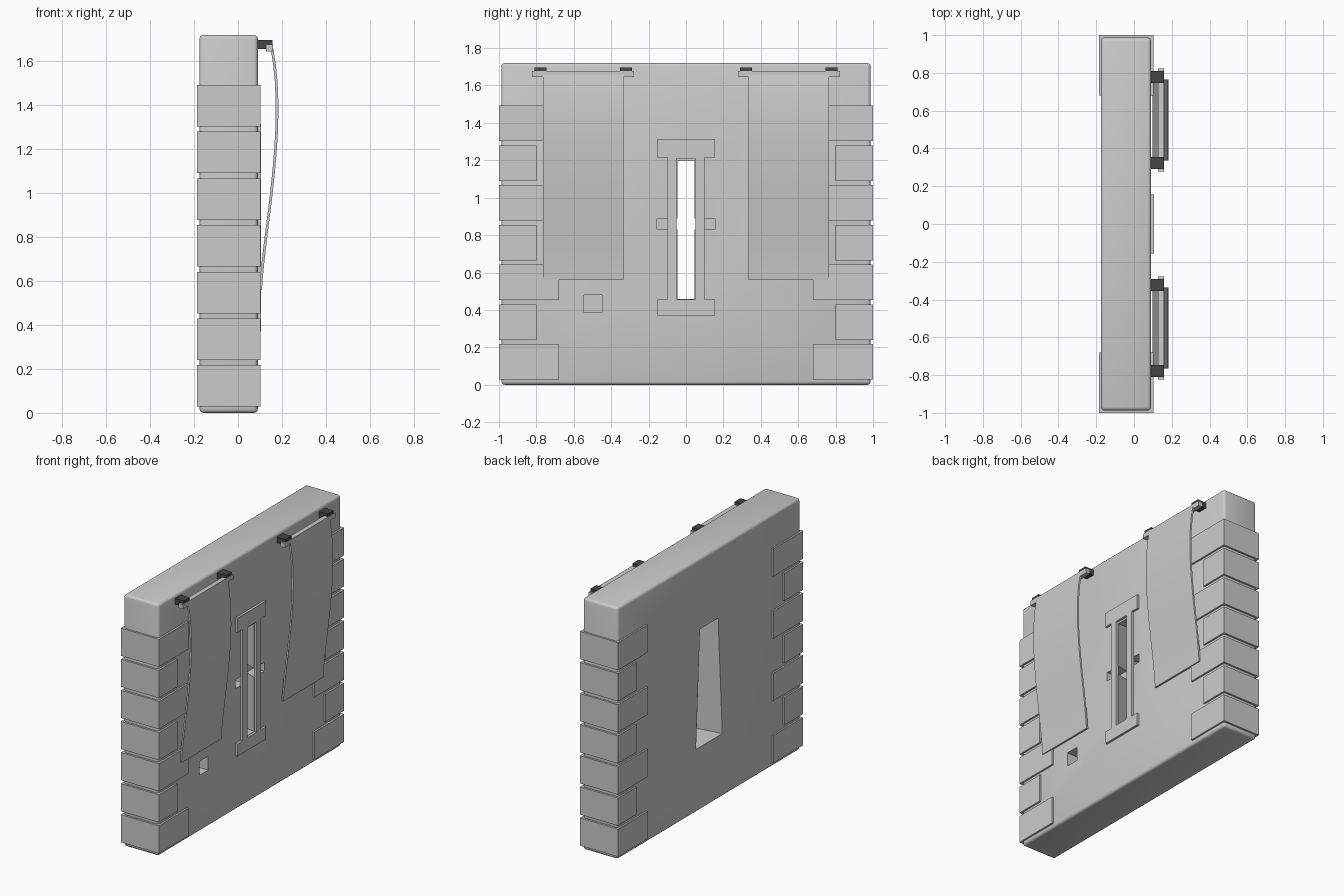
import bpy, bmesh, math
from mathutils import Vector
from mathutils.geometry import interpolate_bezier

if "Cube" in bpy.data.objects:
    bpy.data.objects.remove(bpy.data.objects["Cube"], do_unlink=True)


def material(name, grey):
    m = bpy.data.materials.new(name)
    m.use_nodes = True
    colour = (grey, grey, grey, 1)
    m.diffuse_color = colour
    bsdf = next(n for n in m.node_tree.nodes if n.type == 'BSDF_PRINCIPLED')
    bsdf.inputs["Base Color"].default_value = colour
    return m


STONE = material("light grey stone", 0.6)
IRON = material("dark iron", 0.06)


def loft(name, ring_a, ring_b, mat, bevel=0.0):
    """Solid between two matching rings of points."""
    bm = bmesh.new()
    a = [bm.verts.new(p) for p in ring_a]
    b = [bm.verts.new(p) for p in ring_b]
    bm.faces.new(a)
    bm.faces.new(b[::-1])
    for i in range(len(a)):
        j = (i + 1) % len(a)
        bm.faces.new((a[j], a[i], b[i], b[j]))
    bmesh.ops.recalc_face_normals(bm, faces=bm.faces)
    if bevel:
        bmesh.ops.bevel(bm, geom=bm.edges[:], offset=bevel, segments=3,
                        profile=0.5, affect='EDGES')
    mesh = bpy.data.meshes.new(name)
    bm.to_mesh(mesh)
    bm.free()
    obj = bpy.data.objects.new(name, mesh)
    bpy.context.collection.objects.link(obj)
    mesh.materials.append(mat)
    return obj


def prism(name, outline, x0, x1, mat=STONE, **kw):
    """Extrude a (y, z) outline along x."""
    return loft(name, [(x0, y, z) for y, z in outline],
                [(x1, y, z) for y, z in outline], mat, **kw)


def rect(y0, y1, z0, z1):
    return [(y0, z0), (y1, z0), (y1, z1), (y0, z1)]


def activate(obj):
    bpy.ops.object.select_all(action='DESELECT')
    obj.select_set(True)
    bpy.context.view_layer.objects.active = obj


def cut(obj, cutter):
    cutter.hide_render = True
    mod = obj.modifiers.new("cut", 'BOOLEAN')
    mod.operation = 'DIFFERENCE'
    mod.solver = 'EXACT'
    mod.object = cutter
    activate(obj)
    bpy.ops.object.modifier_apply(modifier=mod.name)
    bpy.data.objects.remove(cutter, do_unlink=True)


def smooth(obj):
    activate(obj)
    bpy.ops.object.shade_smooth_by_angle(angle=math.radians(35))


# Wall slab with softened edges
wall = prism("wall", rect(-0.987, 0.987, 0, 1.72), -0.175, 0.09, bevel=0.018)

# Splayed arrow slit, wider at the back and at its foot
slit_front = [(0.1, y, z) for y, z in rect(-0.043, 0.043, 0.46, 1.195)]
slit_back = [(-0.19, -0.147, 0.43), (-0.19, 0.147, 0.43),
             (-0.19, 0.102, 1.24), (-0.19, -0.102, 1.24)]
cut(wall, loft("slit_cutter", slit_front, slit_back, STONE))

# Cross slot behind the frame, and a small square socket
cut(wall, prism("cross_cutter", rect(-0.155, 0.155, 0.83, 0.89), 0.01, 0.12))
cut(wall, prism("socket_cutter", rect(-0.545, -0.45, 0.385, 0.48), 0, 0.12))
smooth(wall)

# I-shaped slit frame
half = [(0.155, 0.37), (0.155, 0.455), (0.1, 0.455),
        (0.1, 1.215), (0.155, 1.215), (0.155, 1.315)]
frame = prism("slit_frame", half + [(-y, z) for y, z in reversed(half)],
              0.085, 0.105)
cut(frame, prism("frame_cutter", rect(-0.05, 0.05, 0.457, 1.21), 0, 0.2))

# Corner stones, alternating long and short
for side, label in ((-1, "right"), (1, "left")):
    for row in range(7):
        inner = 0.8 if row % 2 else 0.68
        z = 0.028 + row * 0.2125
        prism(f"corner_stone_{label}_{row + 1}",
              rect(side * inner, side, z, z + 0.189), -0.186, 0.102)

# Hanging banners with rods and brackets
curve = interpolate_bezier(Vector((0.16, 0, 1.66)), Vector((0.23, 0, 1.3)),
                           Vector((0.125, 0, 0.85)), Vector((0.109, 0, 0.56)), 16)
section = list(curve) + [p - Vector((0.012, 0, 0)) for p in reversed(curve)]
for side, label in ((-1, "right"), (1, "left")):
    mid = side * 0.55
    ends = [[p + Vector((0, mid + s * 0.215, 0)) for p in section] for s in (-1, 1)]
    smooth(loft(f"banner_{label}", *ends, STONE))
    prism(f"banner_rod_{label}", rect(mid - 0.273, mid + 0.273, 1.645, 1.677),
          0.128, 0.16)
    for s in (-1, 1):
        y = mid + s * 0.228
        prism(f"bracket_{label}_{'outer' if s == side else 'inner'}",
              rect(y - 0.032, y + 0.032, 1.656, 1.696), 0.08, 0.156, IRON)
